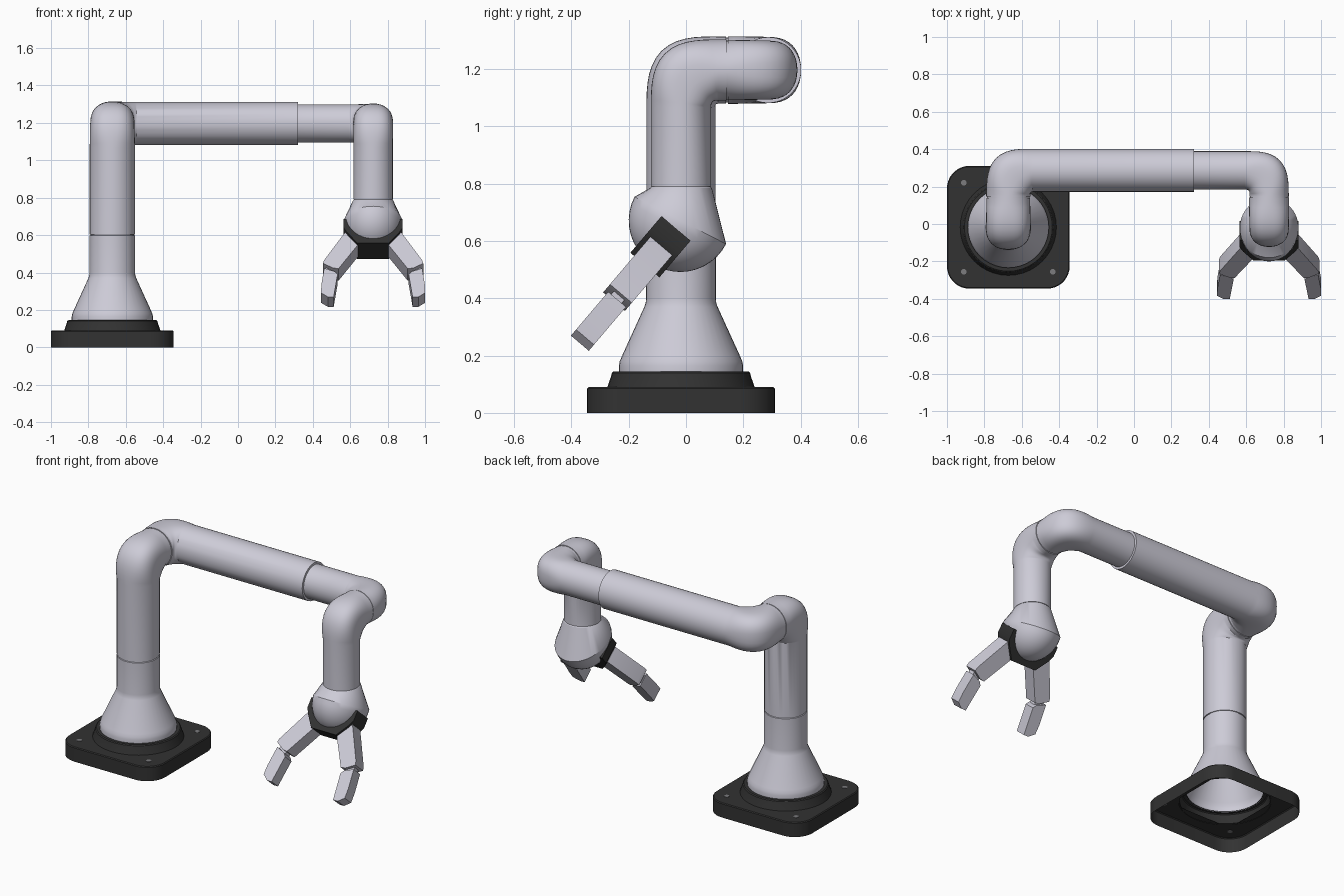
import bpy, bmesh, math
from mathutils import Vector as V

if "Cube" in bpy.data.objects:
    bpy.data.objects.remove(bpy.data.objects["Cube"])


def material(name, rgb):
    m = bpy.data.materials.new(name)
    m.diffuse_color = (*rgb, 1)
    m.use_nodes = True
    m.node_tree.nodes["Principled BSDF"].inputs["Base Color"].default_value = m.diffuse_color
    return m


SILVER = material("pale_silver", (0.61, 0.60, 0.68))
BLACK = material("charcoal", (0.032, 0.032, 0.032))
GREY = material("screw_grey", (0.2, 0.2, 0.21))
BX, BY = -0.672, -0.0175      # column axis
WX = 0.7225                   # wrist axis
TOP, BACK = 1.197, 0.287      # height and depth of the long arm
N = 40


def finish(bm, name, mat, angle=32):
    bmesh.ops.recalc_face_normals(bm, faces=bm.faces)
    me = bpy.data.meshes.new(name)
    bm.to_mesh(me)
    bm.free()
    me.materials.append(mat)
    ob = bpy.data.objects.new(name, me)
    bpy.context.collection.objects.link(ob)
    bpy.ops.object.select_all(action='DESELECT')
    ob.select_set(True)
    bpy.context.view_layer.objects.active = ob
    bpy.ops.object.shade_smooth_by_angle(angle=math.radians(angle))
    return ob


def loft(name, rings, mat, cap0=False, cap1=False):
    bm = bmesh.new()
    vr = [[bm.verts.new(p) for p in r] for r in rings]
    for a, b in zip(vr, vr[1:]):
        for i in range(len(a)):
            j = (i + 1) % len(a)
            bm.faces.new((a[i], a[j], b[j], b[i]))
    if cap0:
        bm.faces.new(vr[0])
    if cap1:
        bm.faces.new(vr[-1])
    return finish(bm, name, mat)


def circle(r, z, x=BX, y=BY):
    return [V((x + r * math.cos(2 * math.pi * i / N), y + r * math.sin(2 * math.pi * i / N), z))
            for i in range(N)]


def power(c, e):
    return math.copysign(abs(c) ** e, c)


def elbow_tube(name, start, corner, end, r0, r1, R=0.13):
    """Round tube with one rather square 90 degree elbow and a stepped lip at each end."""
    start, corner, end = V(start), V(corner), V(end)
    d0, d1 = (corner - start).normalized(), (end - corner).normalized()
    n = d0.cross(d1)
    pivot = corner - d0 * R + d1 * R

    def ring(t, r, shift=V((0, 0, 0))):
        c, s = math.cos(t), math.sin(t)
        k = (abs(c) ** 3 + abs(s) ** 3) ** (-1 / 3)
        e = 2 / (2 + 0.7 * math.sin(2 * t))
        out = (d0 * s - d1 * c) * k
        pts = []
        for i in range(N):
            a = 2 * math.pi * i / N
            pts.append(pivot + out * (R + r * power(math.cos(a), e)) + n * (r * power(math.sin(a), e)) + shift)
        return pts

    back = start - (corner - d0 * R)
    ahead = end - (corner + d1 * R)
    lip = 0.006
    rings = [ring(0, r0 * 0.96, back), ring(0, r0 * 0.96, back + d0 * lip), ring(0, r0, back + d0 * lip)]
    rings += [ring(math.pi / 2 * i / 14, r0 + (r1 - r0) * i / 14) for i in range(15)]
    rings += [ring(math.pi / 2, r1, ahead)]
    return loft(name, rings, SILVER, True, True)


# base plate: open-bottomed rounded square with a round opening
def rounded_square(h, rad, z):
    pts = []
    for q in range(4):
        cx, cy = [(1, 1), (-1, 1), (-1, -1), (1, -1)][q]
        for i in range(10):
            a = math.pi / 2 * (q + i / 9)
            pts.append(V((BX + cx * (h - rad) + rad * math.cos(a), BY + cy * (h - rad) + rad * math.sin(a), z)))
    return pts


hole = []
for p in rounded_square(0.328, 0.12, 0.09):
    d = V((p.x - BX, p.y - BY, 0)).normalized() * 0.25
    hole.append(V((BX, BY, 0.09)) + d)
loft("base_plate", [rounded_square(0.328, 0.12, 0), rounded_square(0.328, 0.12, 0.085),
                    rounded_square(0.323, 0.115, 0.09), hole], BLACK)

# base screws
for sx in (-1, 1):
    for sy in (-1, 1):
        x, y = BX + sx * 0.238, BY + sy * 0.238
        loft("base_screw", [circle(0.015, 0.088, x, y), circle(0.015, 0.092, x, y)], GREY, True, True)

# collar and flared foot of the column
loft("base_collar", [circle(r, z) for r, z in
     [(0.258, 0.088), (0.245, 0.125), (0.241, 0.14), (0.235, 0.145), (0.212, 0.145)]], BLACK)
loft("column_foot", [circle(r, z) for r, z in
     [(0.217, 0.143), (0.217, 0.165), (0.214, 0.18), (0.207, 0.197), (0.128, 0.37), (0.1235, 0.383),
      (0.1215, 0.40), (0.1215, 0.598), (0.116, 0.6)]], SILVER)

# the four elbowed arm sections
elbow_tube("shoulder", (BX, BY, 0.598), (BX, BY, TOP), (BX, 0.14, TOP), 0.121, 0.117)
elbow_tube("long_arm", (BX, 0.14, TOP), (BX, BACK, TOP), (0.32, BACK, TOP), 0.118, 0.115)
elbow_tube("forearm", (0.315, BACK, TOP), (WX, BACK, TOP), (WX, 0.147, TOP), 0.102, 0.105)
elbow_tube("wrist", (WX, 0.147, TOP), (WX, BY, TOP), (WX, BY, 0.79), 0.107, 0.105)

# wrist head: flare onto a tilted rim, closed by a dome
C, AX, U = V((WX, -0.02, 0.672)), V((0, -0.458, -0.889)), V((0, 0.889, -0.458))
rings = [circle(0.1, 0.792, WX, BY), circle(0.108, 0.785, WX, BY)]
for j in range(11):
    a = math.pi / 2 * j / 10.3
    rings.append([C + (V((0.157, 0, 0)) * math.cos(2 * math.pi * i / N)
                       + U * 0.18 * math.sin(2 * math.pi * i / N)) * math.cos(a)
                  + AX * 0.18 * math.sin(a) for i in range(N)])
loft("wrist_head", rings, SILVER, True, True)

# gripper: flat plates drawn across the hand (x) and along its reach (d)
G = V((WX, -0.036, 0.645))
D, W = V((0, -0.647, -0.762)), V((0, 0.762, -0.647))


def plate(name, pts, w0, w1, mat, side=1):
    rings = [[G + V((side * x, 0, 0)) + D * d + W * w for x, d in pts] for w in (w0, w1)]
    return loft(name, rings, mat, True, True)


half = [(0.158, 0.0), (0.158, 0.06), (0.14, 0.095), (0.085, 0.168)]
plate("gripper_bracket", half + [(-x, d) for x, d in reversed(half)], -0.065, 0.068, BLACK)
for side, label in ((-1, "left"), (1, "right")):
    plate(label + "_finger_upper", [(0.15, 0.08), (0.08, 0.165), (0.185, 0.335), (0.215, 0.33),
                                    (0.268, 0.298), (0.262, 0.275)], -0.048, 0.052, SILVER, side)
    plate(label + "_finger_knuckle", [(0.2, 0.28), (0.25, 0.28), (0.26, 0.37), (0.205, 0.37)],
          -0.022, 0.026, SILVER, side)
    plate(label + "_finger_tip", [(0.262, 0.322), (0.205, 0.345), (0.19, 0.365), (0.211, 0.523),
                                  (0.242, 0.523), (0.278, 0.495), (0.277, 0.44)], -0.036, 0.046, SILVER, side)
